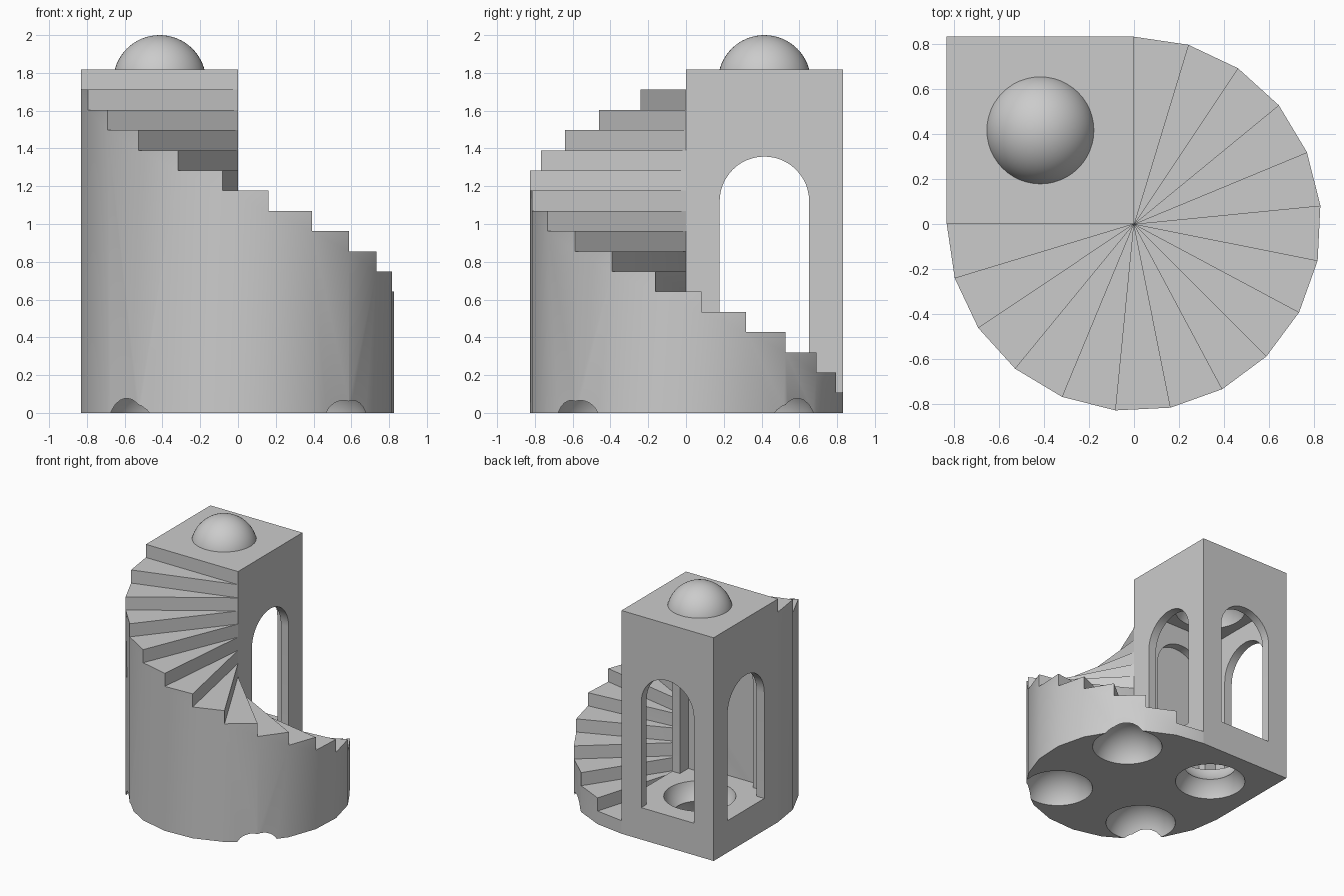
import bpy, bmesh, math
from mathutils import Vector

old = bpy.data.objects.get("Cube")
if old:
    bpy.data.objects.remove(old, do_unlink=True)

R = 0.83                    # stair radius and tower width
STEPS = 16
H = 1.818                   # tower height
RISE = H / (STEPS + 1)
MID = R / 2                 # centre of each quadrant
WALL = 0.07
FLOOR, CEILING = 0.26, 1.51
ARCH_R, SPRING = 0.237, 1.12
BALL_R, BALL_DROP = 0.246, 0.066
SOCKET_R = 0.275

stone = bpy.data.materials.new("grey_stone")
stone.use_nodes = True
colour = (0.6, 0.6, 0.6, 1)
stone.diffuse_color = colour
stone.node_tree.nodes["Principled BSDF"].inputs["Base Color"].default_value = colour


def make(name, bm):
    bmesh.ops.remove_doubles(bm, verts=bm.verts, dist=1e-5)
    bmesh.ops.recalc_face_normals(bm, faces=bm.faces)
    mesh = bpy.data.meshes.new(name)
    bm.to_mesh(mesh)
    bm.free()
    mesh.materials.append(stone)
    obj = bpy.data.objects.new(name, mesh)
    bpy.context.collection.objects.link(obj)
    return obj


def box(name, lo, hi):
    bm = bmesh.new()
    bmesh.ops.create_cube(bm, size=1)
    for v in bm.verts:
        v.co = [a + (b - a) * (c + 0.5) for a, b, c in zip(lo, hi, v.co)]
    return make(name, bm)


def ball(name, x, y, z, radius):
    bm = bmesh.new()
    bmesh.ops.create_uvsphere(bm, u_segments=48, v_segments=24, radius=radius)
    bmesh.ops.translate(bm, verts=bm.verts, vec=(x, y, z))
    return make(name, bm)


def arch(name, along_x):
    # round-headed doorway profile pushed through the whole tower
    side = [(-ARCH_R, FLOOR), (ARCH_R, FLOOR)]
    curve = [(ARCH_R * math.cos(a), SPRING + ARCH_R * math.sin(a))
             for a in (math.pi * i / 24 for i in range(25))]
    bm = bmesh.new()
    face = bm.faces.new([bm.verts.new((u, 0, z)) for u, z in side + curve])
    out = bmesh.ops.extrude_face_region(bm, geom=[face])["geom"]
    new = [v for v in out if isinstance(v, bmesh.types.BMVert)]
    bmesh.ops.translate(bm, verts=new, vec=(0, 1.2, 0))
    for v in bm.verts:
        u, w = v.co.x, v.co.y - 0.6
        v.co.x, v.co.y = (w - MID, u + MID) if along_x else (u - MID, w + MID)
    return make(name, bm)


def cut(target, cutters):
    bpy.context.view_layer.objects.active = target
    for c in cutters:
        mod = target.modifiers.new("cut", 'BOOLEAN')
        mod.operation, mod.solver, mod.object = 'DIFFERENCE', 'EXACT', c
        bpy.ops.object.modifier_apply(modifier=mod.name)
        bpy.data.objects.remove(c, do_unlink=True)


def smooth(obj):
    bpy.ops.object.select_all(action='DESELECT')
    obj.select_set(True)
    bpy.context.view_layer.objects.active = obj
    bpy.ops.object.shade_smooth_by_angle(angle=math.radians(30))


# solid spiral staircase: three quarters of a turn, climbing clockwise
def rim(i, z):
    a = math.pi / 2 - i * 1.5 * math.pi / STEPS
    return Vector((R * math.cos(a), R * math.sin(a), z))


def axis(z):
    return Vector((0, 0, z))


bm = bmesh.new()


def face(points):
    bm.faces.new([bm.verts.new(p) for p in points])


for i in range(1, STEPS + 1):
    low, top = (i - 1) * RISE, i * RISE
    face([axis(top), rim(i - 1, top), rim(i, top)])                          # tread
    face([axis(low), rim(i - 1, low), rim(i - 1, top), axis(top)])           # riser
    wall = [rim(i - 1, 0), rim(i, 0), rim(i, top), rim(i - 1, top)]
    face(wall + ([rim(i - 1, low)] if low else []))                          # outer wall
face([axis(0)] + [rim(i, 0) for i in range(STEPS + 1)])                      # underside
face([rim(STEPS, 0), rim(STEPS, STEPS * RISE)]
     + [axis(k * RISE) for k in range(STEPS, -1, -1)])                       # tower side
stairs = make("spiral_staircase", bm)
cut(stairs, [ball("socket_cutter", x, y, -BALL_DROP, SOCKET_R)
             for x, y in ((MID, MID), (MID, -MID), (-MID, -MID))])
smooth(stairs)

# square tower with a hollow room, four doorways and ball sockets
tower = box("tower", (-R, 0, 0), (0, R, H))
cut(tower, [box("room_cutter", (WALL - R, WALL, FLOOR), (-WALL, R - WALL, CEILING)),
            arch("arch_cutter_x", True), arch("arch_cutter_y", False)]
    + [ball("socket_cutter", -MID, MID, z, SOCKET_R)
       for z in (-BALL_DROP, FLOOR + BALL_DROP, CEILING - BALL_DROP)])
smooth(tower)

# rounded knob on the roof
knob = bmesh.new()
bmesh.ops.create_uvsphere(knob, u_segments=48, v_segments=32, radius=BALL_R)
bmesh.ops.bisect_plane(knob, geom=knob.verts[:] + knob.edges[:] + knob.faces[:],
                       plane_co=(0, 0, BALL_DROP - 0.005), plane_no=(0, 0, 1),
                       clear_inner=True)
bmesh.ops.translate(knob, verts=knob.verts, vec=(-MID, MID, 2 - BALL_R))
smooth(make("roof_knob", knob))
